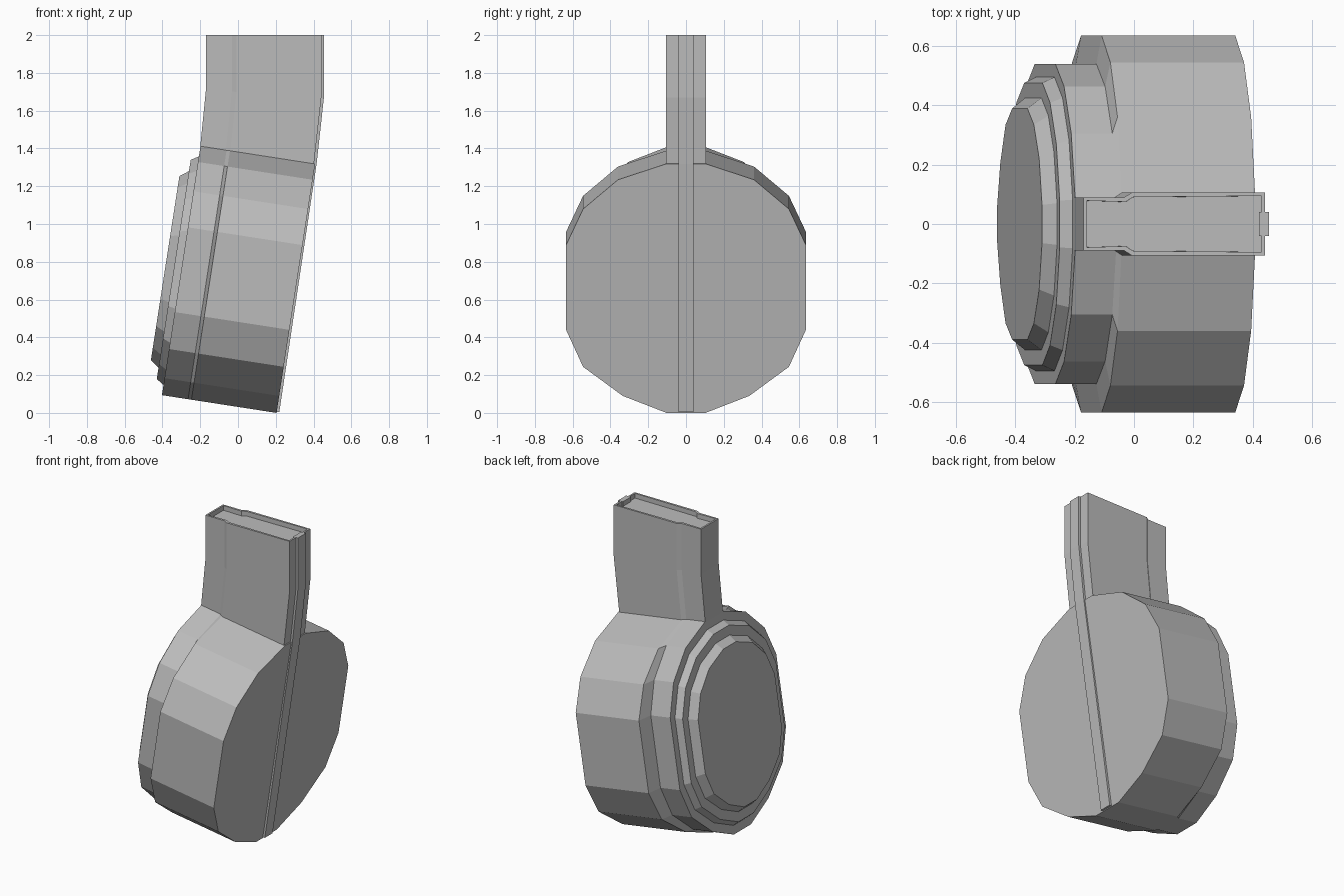
import bpy, bmesh, math
from mathutils import Vector

cube = bpy.data.objects.get("Cube")
if cube:
    bpy.data.objects.remove(cube, do_unlink=True)

grey = bpy.data.materials.new("plain_grey")
grey.use_nodes = True
GREY = (0.5, 0.5, 0.5, 1)
grey.diffuse_color = GREY
grey.node_tree.nodes["Principled BSDF"].inputs["Base Color"].default_value = GREY

TILT = math.radians(8.8)
S, C = math.sin(TILT), math.cos(TILT)


def tilted(u, y, v):
    """Point in the leaning drum frame: u along its axis, v up its height."""
    return Vector((0.204 + C * u + S * v, y, C * v - S * u))


def loft(name, rings, finish=None):
    """Skin a stack of matching rings, cap both ends and add the object."""
    bm = bmesh.new()
    rows = [[bm.verts.new(p) for p in ring] for ring in rings]
    n = len(rows[0])
    for a, b in zip(rows, rows[1:]):
        for i in range(n):
            j = (i + 1) % n
            bm.faces.new((a[i], a[j], b[j], b[i]))
    bm.faces.new(rows[0])
    last = bm.faces.new(rows[-1])
    bmesh.ops.recalc_face_normals(bm, faces=bm.faces[:])
    if finish:
        finish(bm, last)
    mesh = bpy.data.meshes.new(name)
    bm.to_mesh(mesh)
    bm.free()
    mesh.materials.append(grey)
    obj = bpy.data.objects.new(name, mesh)
    bpy.context.collection.objects.link(obj)
    return obj


# Drum: faceted outline, stepped down toward its outer face
MID = 0.667
half = [(0.103, -MID), (0.335, -0.576), (0.545, -0.42), (0.635, -0.222),
        (0.635, 0.232), (0.545, 0.425), (0.36, 0.582), (0.105, MID)]
outline = half + [(-y, v) for y, v in reversed(half)]

# axial position, width scale, height scale
steps = [(0, 1, 1), (-0.456, 1, 1), (-0.474, 0.85, 1), (-0.614, 0.85, 1),
         (-0.614, 0.78, 0.918), (-0.654, 0.75, 0.88),
         (-0.654, 0.67, 0.79), (-0.7, 0.614, 0.74)]
loft("drum", [[tilted(u, y * sy, MID + v * sv) for y, v in outline]
              for u, sy, sv in steps])

# Neck: front and back (x, z) at each level, narrower toward the front
levels = [((-0.2, 1.409), (0.402, 1.318)),
          ((-0.17, 1.71), (0.441, 1.67)),
          ((-0.17, 2.0), (0.441, 2.0))]
side = [(0, 0.09), (0.225, 0.09), (0.265, 0.106), (1, 0.106)]
section = side + [(t, -y) for t, y in reversed(side)]


def neck_ring(front, back):
    return [Vector((front[0] + t * (back[0] - front[0]), y,
                    front[1] + t * (back[1] - front[1]))) for t, y in section]


def sink_top(bm, top):
    """Leave a thin rim and lower the floor inside it."""
    bmesh.ops.inset_region(bm, faces=[top], thickness=0.016)
    bmesh.ops.inset_region(bm, faces=[top], thickness=0.0005)
    bmesh.ops.translate(bm, verts=top.verts[:], vec=(0, 0, -0.03))


loft("neck", [neck_ring(f, b) for f, b in levels], sink_top)

# Spine: narrow raised strip up the back of the drum and neck
foot = tilted(0, 0, 0.005)
path = [(foot.x, foot.z)] + [back for front, back in levels]
loft("spine", [[Vector((x + dx, y, z)) for dx, y in
                ((-0.02, -0.04), (0.014, -0.04), (0.014, 0.04), (-0.02, 0.04))]
               for x, z in path])
